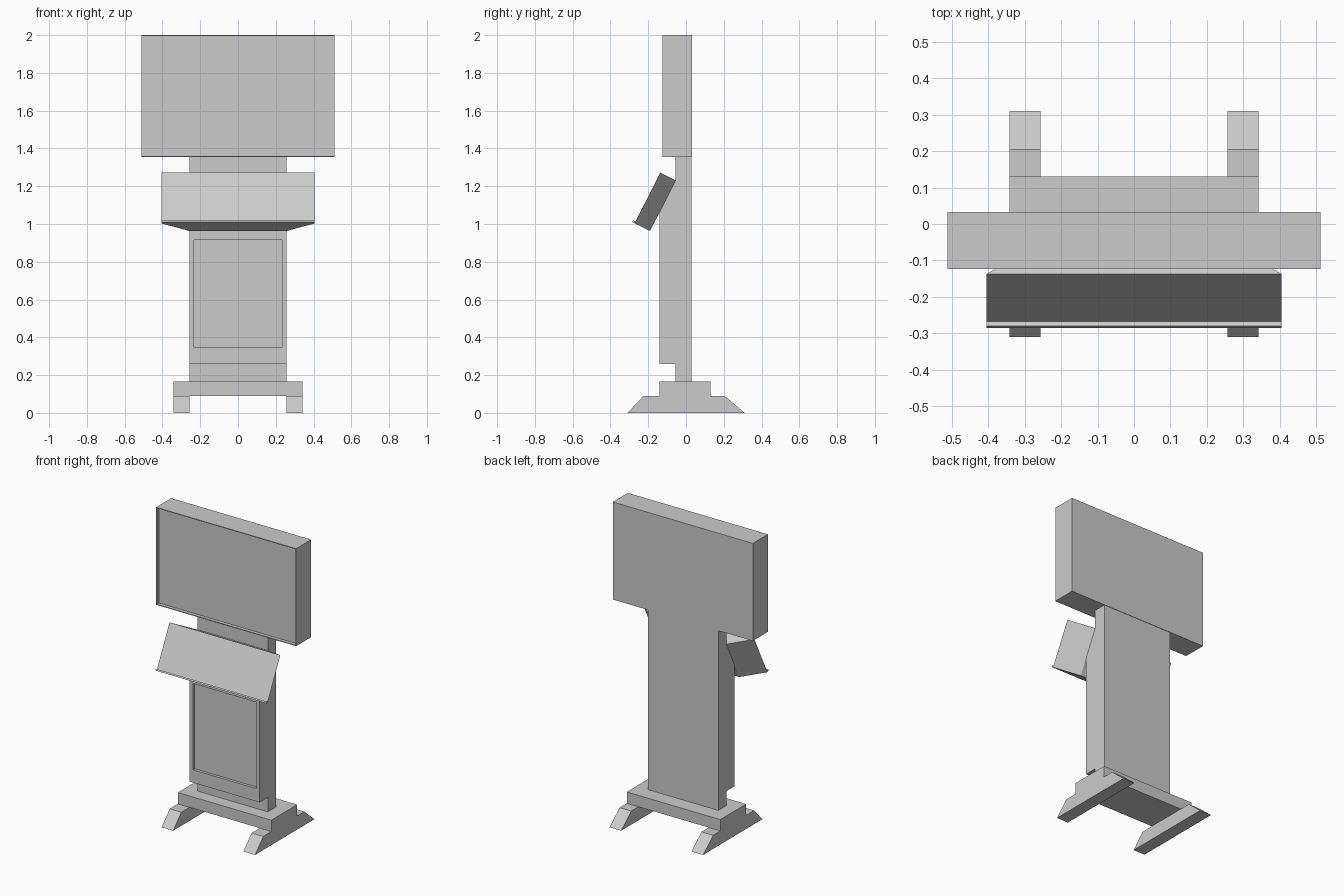
import bpy, bmesh

if "Cube" in bpy.data.objects:
    bpy.data.objects.remove(bpy.data.objects["Cube"])


def extrude_profile(bm, pts, x0, x1):
    """Prism with a (y, z) side profile, running from x0 to x1."""
    face = bm.faces.new([bm.verts.new((x0, y, z)) for y, z in pts])
    ext = bmesh.ops.extrude_face_region(bm, geom=[face])
    verts = [g for g in ext["geom"] if isinstance(g, bmesh.types.BMVert)]
    bmesh.ops.translate(bm, verts=verts, vec=(x1 - x0, 0, 0))
    bmesh.ops.recalc_face_normals(bm, faces=bm.faces[:])


def recess_front(bm, hx, z0, z1, depth):
    """Sink a rectangle into the front (-y) face."""
    bm.normal_update()
    face = min((f for f in bm.faces if f.normal.y < -0.99),
               key=lambda f: f.calc_center_median().y)
    mid = face.calc_center_median().z
    bmesh.ops.inset_individual(bm, faces=[face], thickness=0.002)
    for v in face.verts:
        v.co.x = hx if v.co.x > 0 else -hx
        v.co.z = z1 if v.co.z > mid else z0
    new = bmesh.ops.extrude_discrete_faces(bm, faces=[face])["faces"][0]
    bmesh.ops.translate(bm, verts=new.verts[:], vec=(0, depth, 0))


def finish(name, bm):
    mesh = bpy.data.meshes.new(name)
    bm.to_mesh(mesh)
    bm.free()
    obj = bpy.data.objects.new(name, mesh)
    bpy.context.collection.objects.link(obj)
    return obj


def part(name, pts, x0, x1, recess=None):
    bm = bmesh.new()
    extrude_profile(bm, pts, x0, x1)
    if recess:
        recess_front(bm, *recess)
    return finish(name, bm)


def rect(y0, y1, z0, z1):
    return [(y0, z0), (y1, z0), (y1, z1), (y0, z1)]


# Feet, one each side
foot = [(-0.31, 0), (0.31, 0), (0.205, 0.09), (-0.225, 0.09)]
for side, x0 in (("left", -0.342), ("right", 0.257)):
    part(side + "_foot", foot, x0, x0 + 0.085)

# Base block and rear column
part("base", rect(-0.14, 0.13, 0.09, 0.165), -0.342, 0.342)
part("column", rect(-0.055, 0.03, 0.165, 1.355), -0.257, 0.257)

# Front cabinet with recessed door, top cut to the console slope
part("cabinet", [(-0.14, 0.26), (-0.055, 0.26), (-0.055, 1.232), (-0.14, 1.063)],
     -0.257, 0.257, (0.232, 0.345, 0.915, 0.018))

# Display head with thin rim around a sunken screen
part("display", rect(-0.124, 0.033, 1.355, 2.0), -0.512, 0.512,
     (0.507, 1.36, 1.995, 0.022))

# Tilted console, narrowing towards its back face
console = part("console", [(-0.272, 1.003), (-0.19, 0.963), (-0.055, 1.232), (-0.137, 1.272)],
               -0.405, 0.405)
for v in console.data.vertices:
    if (v.co.y, v.co.z) > (-0.2, 0) and not v.co.z > 1.25:
        v.co.x = 0.257 if v.co.x > 0 else -0.257

# Ledge along the bottom of the console
part("console_ledge", [(-0.272, 1.003), (-0.285, 1.0105), (-0.280, 1.02), (-0.267, 1.0125)],
     -0.405, 0.405)
